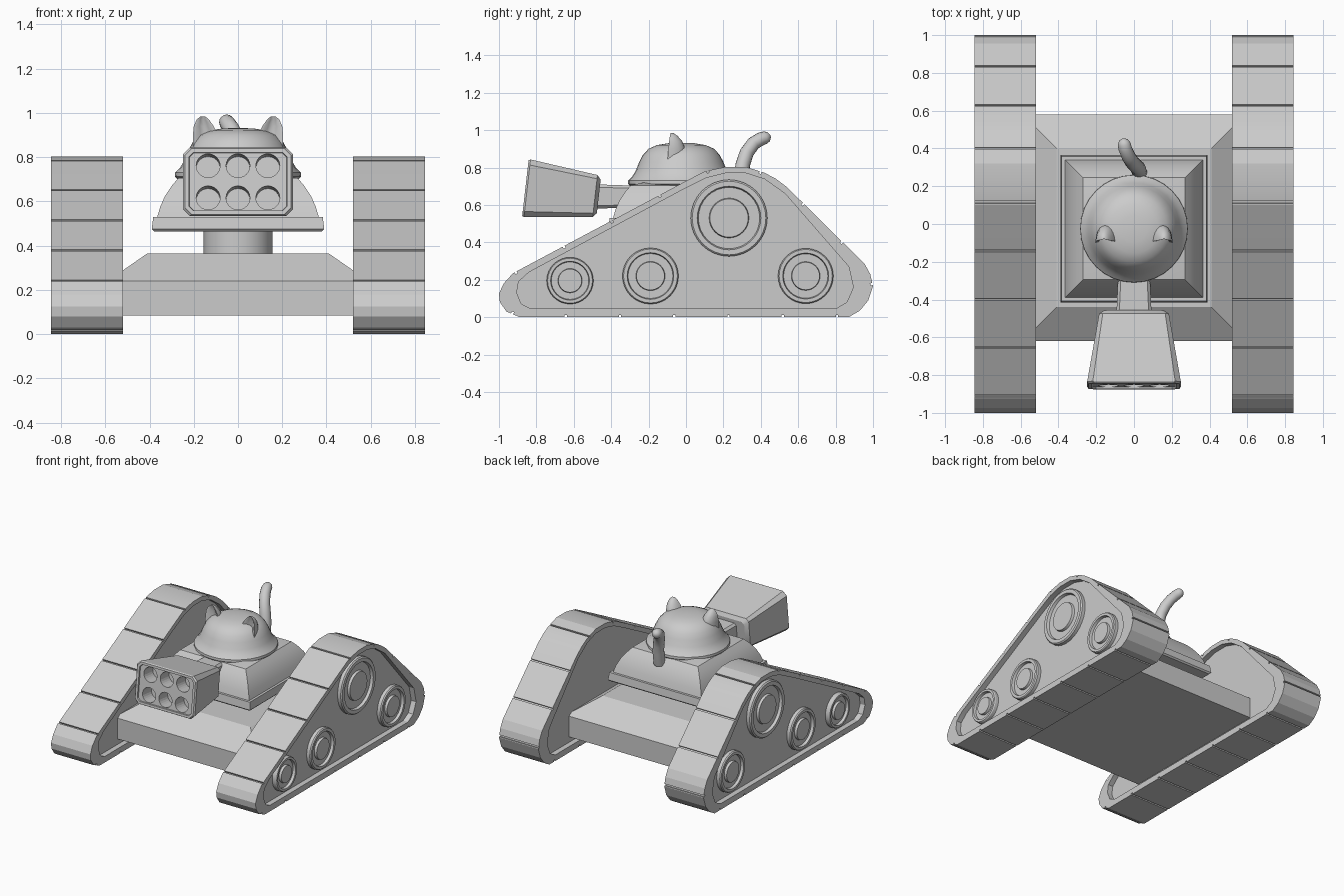
import bpy, bmesh
from math import sin, cos, pi, radians
from mathutils import Matrix, Vector

if "Cube" in bpy.data.objects:
    bpy.data.objects.remove(bpy.data.objects["Cube"])


def finish(name, mesh, smooth=30, mirror=False):
    ob = bpy.data.objects.new(name, mesh)
    bpy.context.collection.objects.link(ob)
    bpy.ops.object.select_all(action='DESELECT')
    ob.select_set(True)
    bpy.context.view_layer.objects.active = ob
    if smooth:
        bpy.ops.object.shade_smooth_by_angle(angle=radians(smooth))
    if mirror:
        ob.modifiers.new("mirror", 'MIRROR')
    return ob


def loft(name, rings, **kw):
    """Skin a stack of equal-length point rings and cap both ends."""
    bm = bmesh.new()
    vs = [[bm.verts.new(p) for p in r] for r in rings]
    n = len(vs[0])
    for a, b in zip(vs, vs[1:]):
        for i in range(n):
            j = (i + 1) % n
            bm.faces.new((a[i], a[j], b[j], b[i]))
    bm.faces.new(vs[0])
    bm.faces.new(vs[-1])
    bmesh.ops.recalc_face_normals(bm, faces=bm.faces)
    mesh = bpy.data.meshes.new(name)
    bm.to_mesh(mesh)
    bm.free()
    return finish(name, mesh, **kw)


def rect(hx, y0, y1, z):
    return [(-hx, y0, z), (hx, y0, z), (hx, y1, z), (-hx, y1, z)]


def circle(r, z, n, c=(0, 0)):
    return [(c[0] + r * cos(2 * pi * i / n), c[1] + r * sin(2 * pi * i / n), z) for i in range(n)]


def octagon(y, hx, hz, c):
    q = [(hx - c, -hz), (hx, c - hz), (hx, hz - c), (hx - c, hz)]
    q += [(-a, -b) for a, b in q]
    return [(a, y, b) for a, b in q]


# Track belt: grooved outer outline with a hole for the side panel
outer = [(-.89, 0), (.87, 0), (.93, .035), (.975, .09), (1, .165), (.985, .23), (.955, .285),
         (.54, .695), (.48, .74), (.42, .772), (.32, .803), (.21, .803), (.10, .78),
         (-.03, .712), (-.925, .235), (-.975, .18), (-1, .125), (-.995, .08), (-.96, .03)]
inner = [(-.83, .045), (.80, .045), (.86, .08), (.895, .16), (.87, .27), (.53, .66), (.42, .738),
         (.32, .77), (.21, .77), (.11, .745), (-.03, .675), (-.84, .24), (-.895, .19),
         (-.905, .13), (-.88, .07)]


def grooved(pts, count=16, w=.006, depth=.012):
    pts = [Vector(p) for p in pts]
    segs = list(zip(pts, pts[1:] + pts[:1]))
    step = sum((b - a).length for a, b in segs) / count
    out, s, nxt = [], 0, step * .85
    for a, b in segs:
        length = (b - a).length
        d = (b - a) / length
        n = Vector((-d.y, d.x)) * depth
        out.append(a)
        while nxt < s + length:
            p = a + d * min(max(nxt - s, 2 * w), length - 2 * w)
            out += [p - d * w, p - d * w + n, p + d * w + n, p + d * w]
            nxt += step
        s += length
    return out


curve = bpy.data.curves.new("belt_outline", 'CURVE')
curve.dimensions, curve.fill_mode, curve.extrude = '2D', 'BOTH', .1625
for pts in (grooved(outer), inner):
    sp = curve.splines.new('POLY')
    sp.points.add(len(pts) - 1)
    for p, q in zip(sp.points, pts):
        p.co = (q[0], q[1], 0, 1)
    sp.use_cyclic_u = True
tmp = bpy.data.objects.new("belt_helper", curve)
bpy.context.collection.objects.link(tmp)
bpy.context.view_layer.update()
mesh = bpy.data.meshes.new_from_object(tmp.evaluated_get(bpy.context.evaluated_depsgraph_get()))
bpy.data.objects.remove(tmp)
side_axes = Matrix(((0, 0, 1, .6825), (1, 0, 0, 0), (0, 1, 0, 0), (0, 0, 0, 1)))
mesh.transform(side_axes)
finish("track_belt", mesh, smooth=15, mirror=True)

# Recessed track side panels
loft("track_panel", [[(x, y, z) for y, z in inner] for x in (.56, .805)], mirror=True)

# Road wheels on the outer sides
for k, (y, z, r) in enumerate([(.23, .53, .205), (-.19, .22, .15), (-.62, .195, .125), (.64, .22, .148)]):
    prof = [(1, .79), (1, .83), (.96, .838), (.83, .838), (.8, .818), (.52, .818), (.5, .836), (.1, .836)]
    loft(f"wheel_{k}", [[(x, y + a, z + b) for a, b, _ in circle(r * f, 0, 32)] for f, x in prof],
         mirror=True)

# Hull
loft("hull", [rect(.59, -.62, .58, .085), rect(.59, -.62, .58, .24), rect(.41, -.44, .40, .365)])

# Neck under the turret
loft("neck", [circle(.155, z, 32, (0, -.025)) for z in (.35, .49)])

# Turret with curved sloping sides
loft("turret", [rect(h, -.025 - h, -.025 + h, z) for h, z in
                [(.38, .465), (.39, .475), (.383, .53), (.365, .53), (.352, .575), (.33, .625),
                 (.30, .67), (.27, .705), (.2, .72)]])

# Domed head with brim
loft("head_dome", [circle(r, z, 32, (0, -.025)) for r, z in
                   [(.24, .695), (.272, .7), (.285, .712), (.284, .73), (.262, .752), (.243, .785),
                    (.225, .83), (.205, .868), (.175, .9), (.13, .92), (.07, .93), (.01, .932)]],
     smooth=40)

# Ears: rounded back, hollow front
rings = []
for z, cx, hw, yf, depth in [(.77, .135, .072, -.10, .10), (.85, .14, .064, -.098, .10),
                             (.90, .147, .057, -.094, .09), (.94, .155, .045, -.09, .07),
                             (.97, .159, .028, -.086, .04), (.985, .159, .010, -.082, .014)]:
    ring = [(cx + hw * cos(pi * i / 10), yf + depth * sin(pi * i / 10), z) for i in range(11)]
    ring += [(cx + hw * f, yf + depth * g, z) for f, g in [(-.75, .02), (-.4, .25), (0, .35), (.4, .25), (.75, .02)]]
    rings.append(ring)
loft("ear", rings, smooth=50, mirror=True)

# Tail: curved tube with a rounded tip
path = [Vector(p) for p in [(.03, .27, .66), (.022, .295, .76), (.012, .305, .82), (-.008, .325, .88),
                            (-.03, .36, .928), (-.047, .40, .953), (-.052, .425, .96),
                            (-.055, .442, .965), (-.056, .452, .967)]]
radii = [.04, .04, .039, .038, .037, .036, .034, .025, .008]
rings = []
for i, (p, r) in enumerate(zip(path, radii)):
    t = (path[min(i + 1, 8)] - path[max(i - 1, 0)]).normalized()
    u = t.cross(Vector((1, 0, 0))).normalized()
    v = t.cross(u)
    rings.append([p + u * r * cos(a) + v * r * sin(a) for a in [2 * pi * j / 16 for j in range(16)]])
loft("tail", rings, smooth=60)

# Arm joining launcher and turret
arm = loft("launcher_arm", [octagon(-.52, .095, .066, .015), octagon(-.18, .08, .055, .015)])
arm.location.z = .645

# Launcher box with six bored tubes
box = loft("launcher", [octagon(.2, .16, .09, .02), octagon(.18, .185, .113, .02),
                        octagon(-.185, .248, .155, .03), octagon(-.195, .24, .15, .03),
                        octagon(-.195, .222, .133, .02), octagon(-.185, .22, .131, .02)])
for x in (-.135, 0, .135):
    for z in (-.073, .073):
        bpy.ops.mesh.primitive_cylinder_add(vertices=24, radius=.054, depth=.24,
                                            location=(x, -.2, z), rotation=(pi / 2, 0, 0))
        cut = bpy.context.object
        cut.hide_render = True
        bpy.context.view_layer.objects.active = box
        m = box.modifiers.new("bore", 'BOOLEAN')
        m.operation, m.solver, m.object = 'DIFFERENCE', 'EXACT', cut
        bpy.ops.object.modifier_apply(modifier="bore")
        bpy.data.objects.remove(cut)
box.location = (0, -.665, .668)
box.rotation_euler.x = radians(-6.5)
